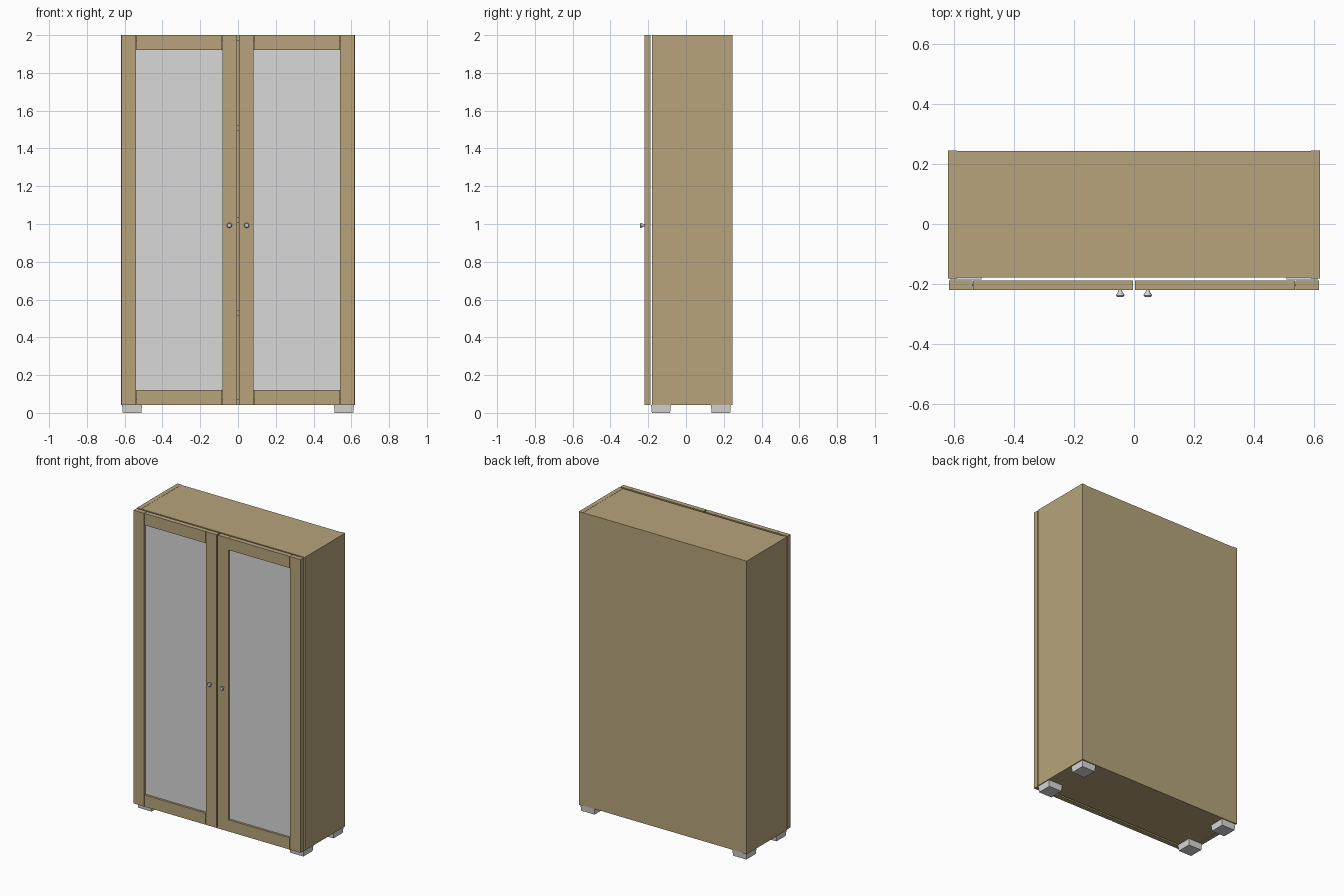
import bpy, bmesh, math
from mathutils import Matrix

if "Cube" in bpy.data.objects:
    bpy.data.objects.remove(bpy.data.objects["Cube"])


def material(name, rgb):
    m = bpy.data.materials.new(name)
    lin = [((c / 255 + 0.055) / 1.055) ** 2.4 for c in rgb]
    m.diffuse_color = (*lin, 1)
    m.use_nodes = True
    m.node_tree.nodes["Principled BSDF"].inputs["Base Color"].default_value = m.diffuse_color
    return m


wood = material("oak wood", (183, 164, 123))
grey = material("light grey", (216, 216, 216))


def finish(name, bm, mat):
    bmesh.ops.recalc_face_normals(bm, faces=bm.faces[:])
    me = bpy.data.meshes.new(name)
    bm.to_mesh(me)
    bm.free()
    me.materials.append(mat)
    ob = bpy.data.objects.new(name, me)
    bpy.context.collection.objects.link(ob)
    return ob


def box(name, x, y, z, mat, taper=0.0):
    """Box from min/max pairs; taper shrinks the bottom on every side."""
    bm = bmesh.new()
    bmesh.ops.create_cube(bm, size=1)
    for v in bm.verts:
        t = taper if v.co.z < 0 else 0
        sx, sy = math.copysign(t, v.co.x), math.copysign(t, v.co.y)
        v.co = (x[v.co.x > 0] - sx, y[v.co.y > 0] - sy, z[v.co.z > 0])
    return finish(name, bm, mat)


def knob(name, x, z):
    """Flared round knob, turned about the y axis."""
    bm = bmesh.new()
    n = 20
    rings = []
    for r, y in ((0.006, -0.219), (0.007, -0.226), (0.0135, -0.236), (0.0135, -0.239), (0.010, -0.243)):
        rings.append([bm.verts.new((x + r * math.cos(a), y, z + r * math.sin(a)))
                      for a in (2 * math.pi * i / n for i in range(n))])
    for a, b in zip(rings, rings[1:]):
        for i in range(n):
            f = bm.faces.new((a[i], a[(i + 1) % n], b[(i + 1) % n], b[i]))
            f.smooth = True
    bm.faces.new(rings[0])
    bm.faces.new(rings[-1])
    ob = finish(name, bm, grey)
    bpy.context.view_layer.objects.active = ob
    ob.select_set(True)
    bpy.ops.object.shade_smooth_by_angle(angle=math.radians(35))
    ob.select_set(False)


LOW, TOP = 0.042, 2.0
FRONT, BACK = -0.181, 0.246

# Carcass: top, bottom, back and shelves
box("top_board", (-0.59, 0.59), (-0.178, 0.243), (1.97, 1.999), wood)
box("bottom_board", (-0.59, 0.59), (-0.178, 0.243), (LOW + 0.001, LOW + 0.03), wood)
box("back_panel", (-0.59, 0.59), (0.235, 0.243), (LOW + 0.03, 1.97), wood)
for i, z in enumerate((0.53, 1.02, 1.51)):
    box(f"shelf_{i + 1}", (-0.59, 0.59), (-0.165, 0.235), (z - 0.014, z + 0.014), wood)

DOOR = (-0.221, -0.189)
for side, s in (("left", -1), ("right", 1)):
    def span(a, b):
        return tuple(sorted((s * a, s * b)))

    box(f"{side}_side_panel", span(0.59, 0.62), (FRONT, BACK), (LOW, TOP), wood)
    # Framed door with recessed pane
    box(f"{side}_door_outer_stile", span(0.539, 0.617), DOOR, (LOW, TOP), wood)
    box(f"{side}_door_inner_stile", span(0.004, 0.083), DOOR, (LOW, TOP), wood)
    box(f"{side}_door_bottom_rail", span(0.084, 0.537), DOOR, (LOW, 0.12), wood)
    box(f"{side}_door_top_rail", span(0.084, 0.537), DOOR, (1.922, TOP), wood)
    box(f"{side}_door_pane", span(0.08, 0.542), (-0.207, -0.202), (0.115, 1.927), grey)
    knob(f"{side}_door_knob", s * 0.046, 0.993)
    # Feet
    for end, y in (("front", (-0.185, -0.08)), ("back", (0.132, 0.238))):
        box(f"{side}_{end}_foot", span(0.508, 0.614), y, (0, LOW), grey, taper=0.004)
